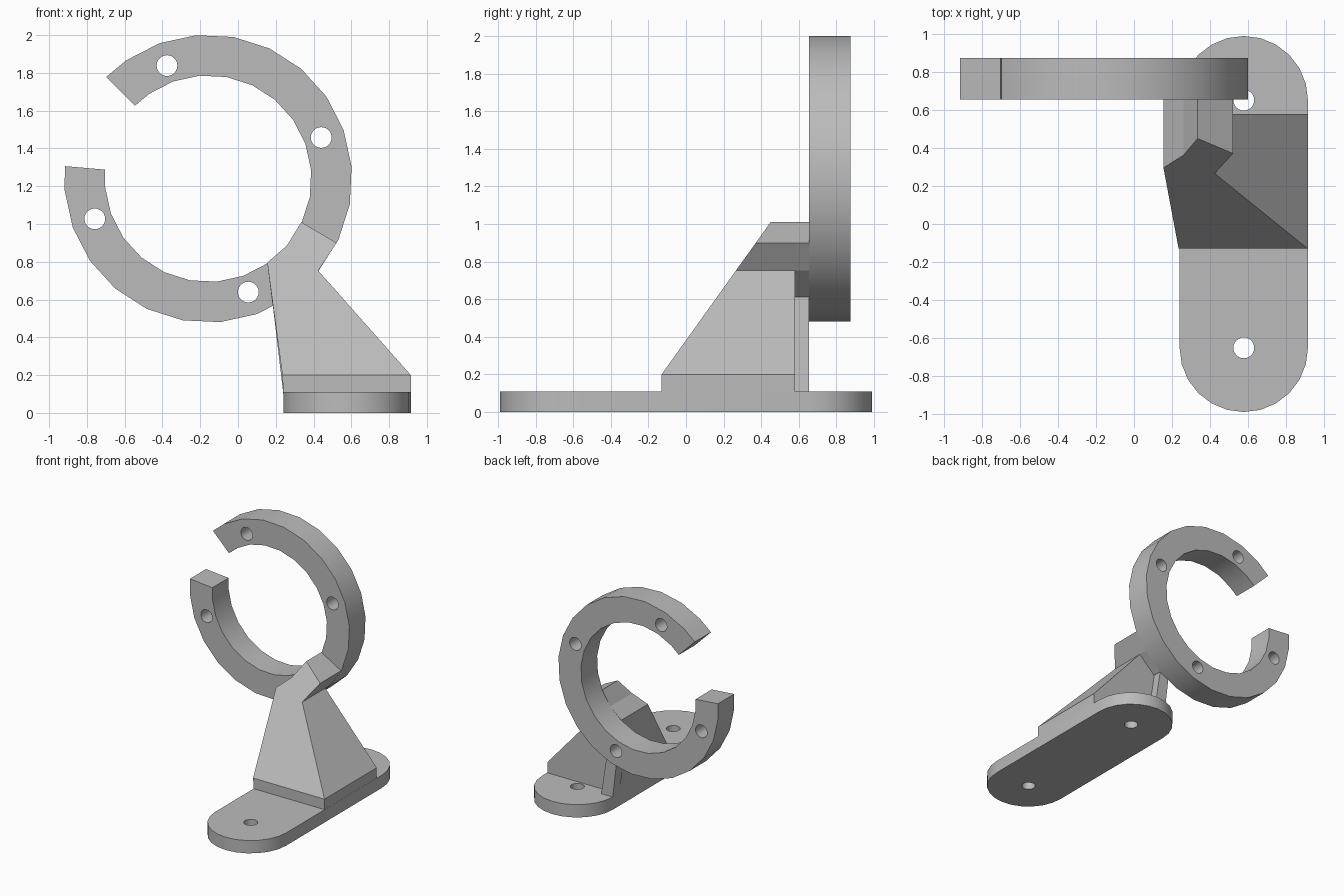
import bpy, bmesh, math
from mathutils import Matrix

if "Cube" in bpy.data.objects:
    bpy.data.objects.remove(bpy.data.objects["Cube"], do_unlink=True)

grey = bpy.data.materials.new("plain grey")
grey.use_nodes = True
grey.diffuse_color = (0.5, 0.5, 0.5, 1)
grey.node_tree.nodes["Principled BSDF"].inputs["Base Color"].default_value = (0.5, 0.5, 0.5, 1)


def loft(name, start, end):
    """Solid between two matching outlines."""
    bm = bmesh.new()
    a = [bm.verts.new(p) for p in start]
    b = [bm.verts.new(p) for p in end]
    bm.faces.new(a)
    bm.faces.new(b[::-1])
    for i in range(len(a)):
        j = (i + 1) % len(a)
        bm.faces.new((a[j], a[i], b[i], b[j]))
    bmesh.ops.recalc_face_normals(bm, faces=bm.faces)
    mesh = bpy.data.meshes.new(name)
    bm.to_mesh(mesh)
    bm.free()
    mesh.materials.append(grey)
    obj = bpy.data.objects.new(name, mesh)
    bpy.context.collection.objects.link(obj)
    return obj


def along_y(name, outline, front, back):
    """Extrude an x-z outline; front may depend on the height."""
    return loft(name, [(x, front(z), z) for x, z in outline],
                [(x, back, z) for x, z in outline])


def drill(obj, centres, turn):
    """Cut round through holes, then smooth the curved walls."""
    bm = bmesh.new()
    for c in centres:
        bmesh.ops.create_cone(bm, cap_ends=True, segments=24, radius1=0.055, radius2=0.055,
                              depth=0.5, matrix=Matrix.Translation(c) @ turn)
    mesh = bpy.data.meshes.new("drill")
    bm.to_mesh(mesh)
    bm.free()
    mesh.materials.append(grey)
    cutter = bpy.data.objects.new("drill", mesh)
    cutter.hide_render = True
    bpy.context.collection.objects.link(cutter)
    mod = obj.modifiers.new("holes", 'BOOLEAN')
    mod.operation = 'DIFFERENCE'
    mod.solver = 'EXACT'
    mod.object = cutter
    bpy.ops.object.select_all(action='DESELECT')
    bpy.context.view_layer.objects.active = obj
    obj.select_set(True)
    bpy.ops.object.modifier_apply(modifier=mod.name)
    bpy.data.objects.remove(cutter, do_unlink=True)
    bpy.ops.object.shade_smooth_by_angle(angle=math.radians(25))


# Open ring: 24-sided arc trimmed at both ends
CX, CZ, OUTER, INNER = -0.158, 1.24, 0.762, 0.547


def on_ring(radius, degrees):
    t = math.radians(degrees)
    return CX + radius * math.cos(t), CZ + radius * math.sin(t)


angles = [-185] + [-175.2 + 15 * i for i in range(21)] + [135]
outline = [on_ring(OUTER, a) for a in angles] + [on_ring(INNER, a) for a in reversed(angles)]
ring = along_y("open_ring", outline, lambda z: 0.655, 0.875)
holes = [on_ring(0.637, a) for a in (110, 20, 199.5, 289.5)]
drill(ring, [(x, 0.76, z) for x, z in holes], Matrix.Rotation(math.pi / 2, 4, 'X'))

# Base plate with rounded ends and two screw holes
BX, R, HALF = 0.578, 0.338, 0.652
plan = []
for side in (1, -1):
    for i in range(13):
        t = math.pi * i / 12
        plan.append((BX + side * R * math.cos(t), side * (HALF + R * math.sin(t))))
base = loft("base_plate", [(x, y, 0) for x, y in plan], [(x, y, 0.11) for x, y in plan])
drill(base, [(BX, s * HALF, 0.05) for s in (1, -1)], Matrix.Identity(4))

# Support: upright foot, sloping body and neck that follows the ring
along_y("support_foot", [(0.24, 0.1), (0.235, 0.2), (0.915, 0.2), (0.915, 0.1)],
        lambda z: -0.13, 0.58)
neck_top = [(0.155, 0.795), on_ring(INNER, -40.2), (0.335, 1.01), (0.522, 0.9), (0.425, 0.753)]
along_y("support_body", [(0.235, 0.2)] + neck_top + [(0.915, 0.2)],
        lambda z: -0.13 + 0.716 * (z - 0.2), 0.58)
along_y("support_neck", [(0.183, 0.57)] + neck_top + [on_ring(OUTER, -55.2)],
        lambda z: 0.56, 0.66)

# Rib behind the body, below the ring
along_y("support_rib", [(0.24, 0.1), (0.183, 0.58), (0.27, 0.615), (0.35, 0.1)],
        lambda z: 0.56, 0.655)
